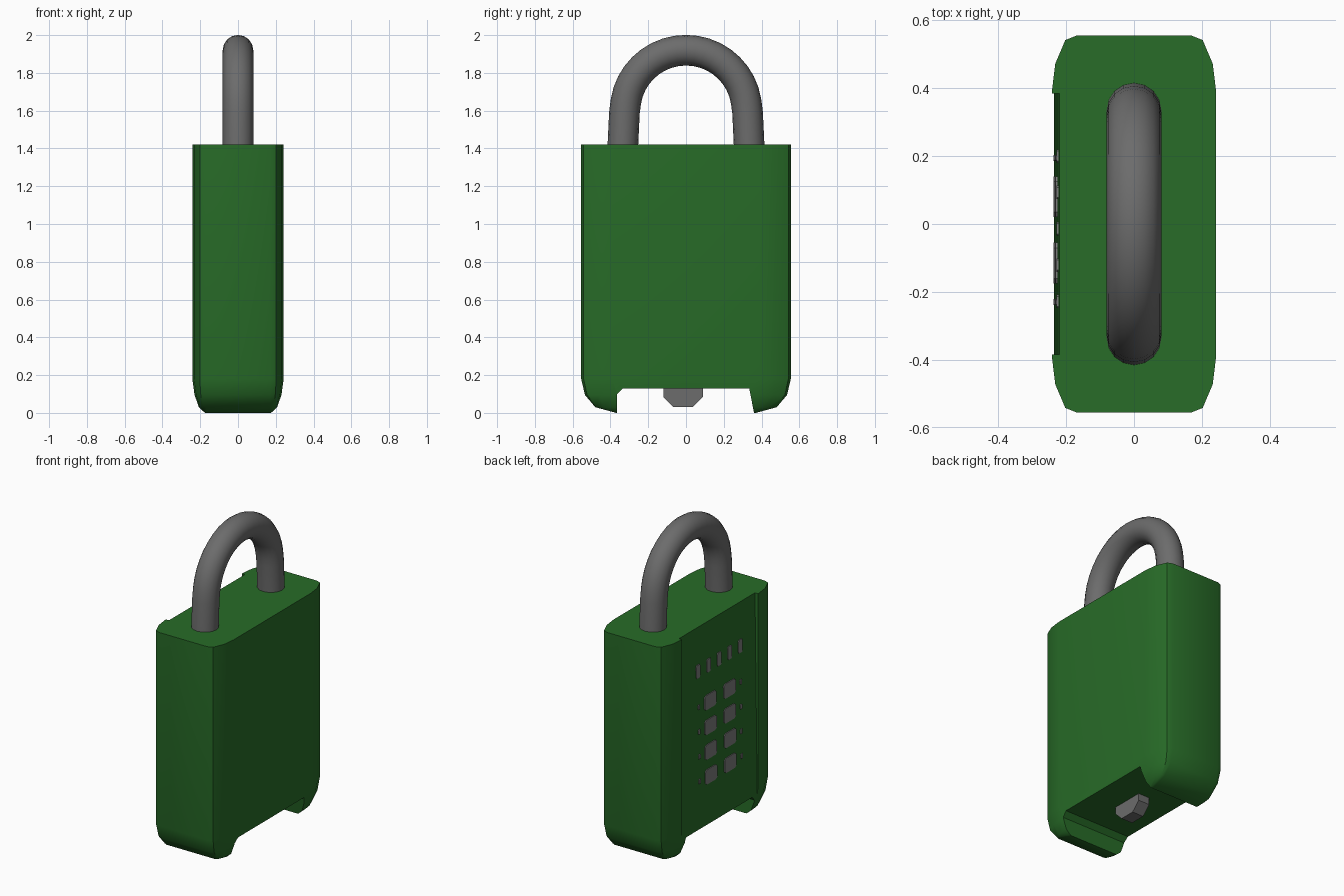
import bpy, bmesh, math
from mathutils import Vector

if "Cube" in bpy.data.objects:
    bpy.data.objects.remove(bpy.data.objects["Cube"])


def material(name, rgb):
    m = bpy.data.materials.new(name)
    m.diffuse_color = (*rgb, 1)
    m.use_nodes = True
    m.node_tree.nodes["Principled BSDF"].inputs["Base Color"].default_value = m.diffuse_color
    return m


GREEN = material("green_casing", (0.021, 0.15, 0.021))
STEEL = material("dark_steel", (0.15, 0.15, 0.15))
KEY = material("key_grey", (0.2, 0.2, 0.2))


def finish(name, bm, mat):
    bmesh.ops.recalc_face_normals(bm, faces=bm.faces)
    me = bpy.data.meshes.new(name)
    bm.to_mesh(me)
    bm.free()
    ob = bpy.data.objects.new(name, me)
    bpy.context.collection.objects.link(ob)
    if mat:
        me.materials.append(mat)
    return ob


def loft(name, rings, mat):
    bm = bmesh.new()
    loops = [[bm.verts.new(p) for p in r] for r in rings]
    n = len(loops[0])
    for a, b in zip(loops, loops[1:]):
        for i in range(n):
            j = (i + 1) % n
            bm.faces.new((a[i], a[j], b[j], b[i]))
    bm.faces.new(loops[0][::-1])
    bm.faces.new(loops[-1])
    return finish(name, bm, mat)


def activate(ob):
    bpy.ops.object.select_all(action='DESELECT')
    ob.select_set(True)
    bpy.context.view_layer.objects.active = ob


def smooth(ob, deg=40):
    activate(ob)
    bpy.ops.object.shade_smooth_by_angle(angle=math.radians(deg))


def cut(ob, cutter):
    cutter.hide_render = True
    m = ob.modifiers.new("cut", 'BOOLEAN')
    m.operation = 'DIFFERENCE'
    m.solver = 'EXACT'
    m.object = cutter
    activate(ob)
    bpy.ops.object.modifier_apply(modifier=m.name)
    bpy.data.objects.remove(cutter, do_unlink=True)


def box(name, lo, hi, mat):
    return loft(name, [[(x, lo[1], lo[2]), (x, hi[1], lo[2]), (x, hi[1], hi[2]), (x, lo[1], hi[2])]
                       for x in (lo[0], hi[0])], mat)


# Casing: rounded plan lofted upwards with a rounded foot
CORNER = [(1, 0), (0.86, 0.5), (0.45, 0.92), (0, 1)]


def casing_ring(z, hx, hy):
    cx, cy = min(0.17, hx - 0.01), min(0.39, hy - 0.02)
    q = [(cx + (hx - cx) * u, cy + (hy - cy) * v) for u, v in CORNER]
    pts = q + [(-x, y) for x, y in q[::-1]] + [(-x, -y) for x, y in q] + [(x, -y) for x, y in q[::-1]]
    return [(x, y, z) for x, y in pts]


levels = [(0, 0.175, 0.37), (0.03, 0.207, 0.48), (0.095, 0.23, 0.535), (0.18, 0.242, 0.555), (1.42, 0.242, 0.555)]
body = loft("casing", [casing_ring(*l) for l in levels], GREEN)

# Notch through the foot
notch = [(-0.365, -0.1), (-0.365, 0.1), (-0.335, 0.13), (0.335, 0.13), (0.36, 0.0), (0.37, -0.1)]
cut(body, loft("notch_cutter", [[(x, y, z) for y, z in notch] for x in (-0.5, 0.5)], None))

# Shallow keypad recess, a little deeper at the top
recess = [(-0.4, 1.5), (-0.219, 1.5), (-0.236, 0.1), (-0.4, 0.1)]
cut(body, loft("recess_cutter", [[(x, y, z) for x, z in recess] for y in (-0.385, 0.385)], None))
smooth(body)

# Shackle: tube swept along a slightly splayed arch
path = [(-0.336, 1.38), (-0.326, 1.59)]
path += [(-0.322 * math.cos(math.pi * i / 20), 1.6 + 0.32 * math.sin(math.pi * i / 20)) for i in range(1, 20)]
path += [(-y, z) for y, z in path[1::-1]]
rings = []
for i, (y, z) in enumerate(path):
    a, b = path[max(i - 1, 0)], path[min(i + 1, len(path) - 1)]
    t = Vector((0, b[0] - a[0], b[1] - a[1])).normalized()
    side = Vector((0, t.z, -t.y))
    rings.append([Vector((0, y, z)) + 0.081 * (Vector((math.cos(w), 0, 0)) + side * math.sin(w))
                  for w in (2 * math.pi * k / 16 for k in range(16))])
smooth(loft("shackle", rings, STEEL))

# Latch knob under the casing
knob = [(-0.12, 0.15), (-0.12, 0.085), (-0.065, 0.03), (0.035, 0.03), (0.09, 0.085), (0.09, 0.15)]
loft("latch_knob", [[(x, y, z) for y, z in knob] for x in (-0.04, 0.04)], STEEL)


# Keypad plates lying on the recess
def plate(name, y, z, w, h):
    x = -0.236 + 0.017 * (z - 0.1) / 1.4
    c = 0.25
    shape = [(w, h * (1 - c)), (w * (1 - c), h), (-w * (1 - c), h), (-w, h * (1 - c))]
    shape += [(-u, -v) for u, v in shape]
    loft(name, [[(px, y + u / 2, z + v / 2) for u, v in shape] for px in (x + 0.002, x - 0.005)], KEY)


for i in range(5):
    plate(f"indicator_slot_{i + 1}", 0.2 - 0.107 * i, 1.14, 0.04, 0.085)
for r in range(4):
    z = 0.91 - 0.158 * r
    for k, y in enumerate((0.08, -0.115)):
        plate(f"key_{r + 1}_{k + 1}", y, z, 0.12, 0.095)
    for k, y in enumerate((0.195, -0.23)):
        plate(f"key_mark_{r + 1}_{k + 1}", y, z, 0.018, 0.03)
